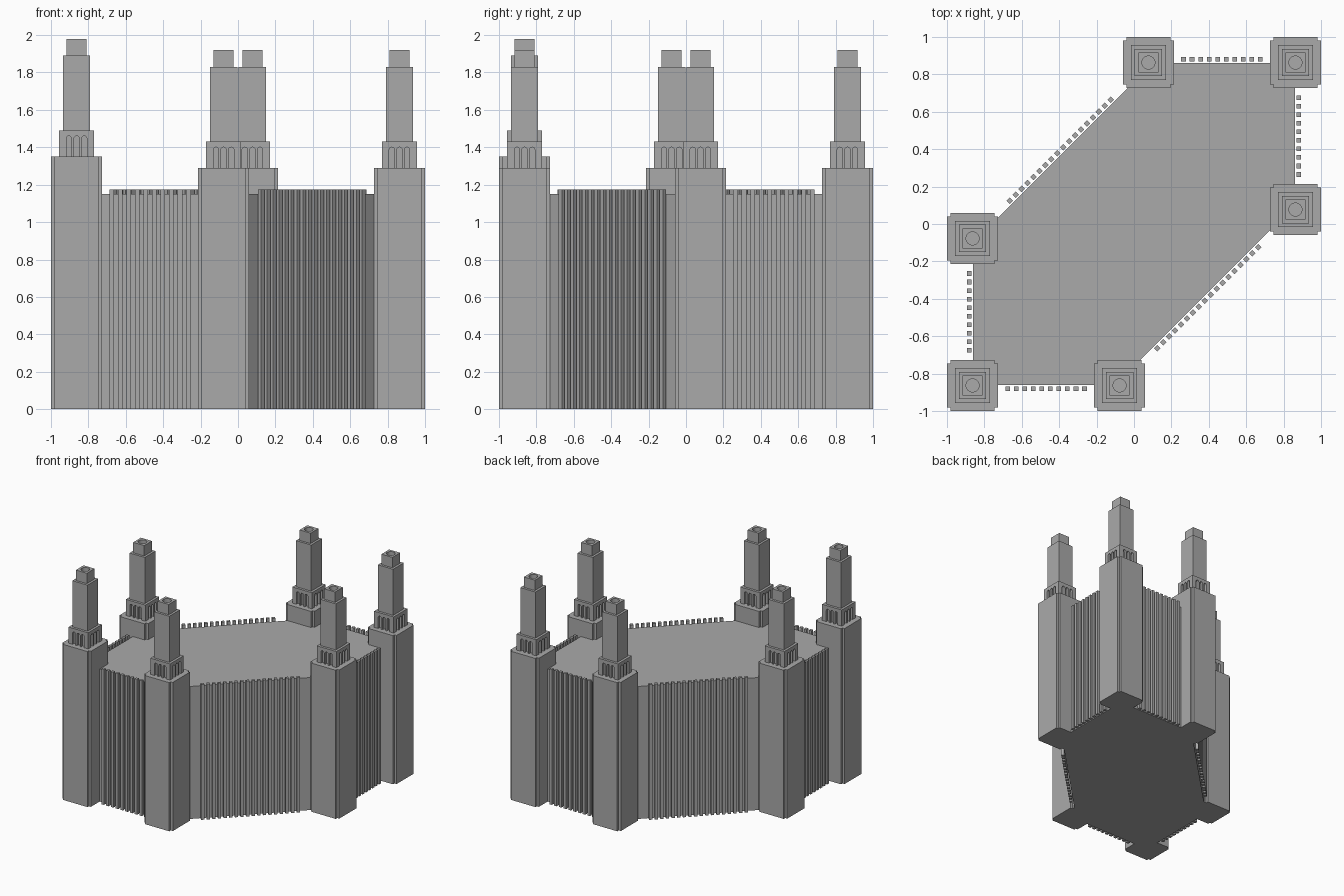
import bpy, bmesh, math
from mathutils import Vector, Matrix

cube = bpy.data.objects.get("Cube")
if cube:
    bpy.data.objects.remove(cube, do_unlink=True)

# One stone colour
stone = bpy.data.materials.new("grey_stone")
stone.use_nodes = True
grey = (0.4, 0.4, 0.4, 1)
stone.diffuse_color = grey
stone.node_tree.nodes["Principled BSDF"].inputs["Base Color"].default_value = grey


def finish(name, bm):
    bmesh.ops.recalc_face_normals(bm, faces=bm.faces)
    mesh = bpy.data.meshes.new(name)
    bm.to_mesh(mesh)
    bm.free()
    mesh.materials.append(stone)
    obj = bpy.data.objects.new(name, mesh)
    bpy.context.collection.objects.link(obj)
    return obj


def prism(bm, points, bottom, top, matrix=Matrix()):
    """Extrude a flat outline from bottom to top, then place it."""
    rings = [[bm.verts.new(matrix @ Vector((x, y, z))) for x, y in points]
             for z in (bottom, top)]
    bm.faces.new(rings[0][::-1])
    bm.faces.new(rings[1])
    n = len(points)
    for i in range(n):
        j = (i + 1) % n
        bm.faces.new((rings[0][i], rings[0][j], rings[1][j], rings[1][i]))


def square(h):
    return [(-h, -h), (h, -h), (h, h), (-h, h)]


def notched_square(h, n):
    k = h - n
    corner = [(h, -k), (h, k), (k, k)]
    pts = []
    for turn in range(4):
        for x, y in corner:
            for _ in range(turn):
                x, y = -y, x
            pts.append((x, y))
    return pts


def arcade_outline(half, height):
    """Comb outline with three arched openings along its lower edge."""
    pts = [(-half, 0)]
    r, spring = 0.014, 0.097
    for c in (-0.041, 0, 0.041):
        pts.append((c - r, 0))
        for i in range(7):
            a = math.pi * (1 - i / 6)
            pts.append((c + r * math.cos(a), spring + r * math.sin(a)))
        pts.append((c + r, 0))
    return pts + [(half, 0), (half, height), (-half, height)]


def hollow_cap(bm, centre, bottom, top, half, radius, depth):
    """Square block with a round socket sunk into its top."""
    rings = []
    for z, is_round in ((bottom, False), (top, False), (top, True), (top - depth, True)):
        ring = []
        for i in range(24):
            a = math.tau * i / 24
            c, s = math.cos(a), math.sin(a)
            d = radius if is_round else half / max(abs(c), abs(s))
            ring.append(bm.verts.new((centre[0] + d * c, centre[1] + d * s, z)))
        rings.append(ring)
    for low, high in zip(rings, rings[1:]):
        for i in range(24):
            j = (i + 1) % 24
            bm.faces.new((low[i], low[j], high[j], high[i]))
    bm.faces.new(rings[0][::-1])
    bm.faces.new(rings[-1])


# Main hall: six-sided block
hall = bmesh.new()
E = 0.86
outline = [(-E, -E), (-0.1, -E), (E, 0.1), (E, E), (0.1, E), (-E, -0.1)]
prism(hall, outline, 0, 1.15)
finish("main_hall", hall)


# Rows of upright fins standing just off each wall
def fin_row(name, start, end, count):
    bm = bmesh.new()
    a, b = Vector((*start, 0)), Vector((*end, 0))
    along = (b - a).normalized()
    outward = Vector((along.y, -along.x, 0))
    turn = Matrix.Rotation(math.atan2(along.y, along.x), 4, 'Z')
    for i in range(count):
        p = a.lerp(b, i / (count - 1)) + outward * 0.02
        prism(bm, square(0.0125), 0, 1.175, Matrix.Translation(p) @ turn)
    finish(name, bm)


fin_row("front_fins", (-0.675, -E), (-0.265, -E), 10)
fin_row("right_front_fins", (0.11, -0.65), (0.65, -0.11), 18)
fin_row("left_side_fins", (E, 0.265), (E, 0.675), 10)
fin_row("back_fins", (0.675, E), (0.265, E), 10)
fin_row("back_diagonal_fins", (-0.11, 0.65), (-0.65, 0.11), 18)
fin_row("right_side_fins", (-E, -0.265), (-E, -0.675), 10)


# Corner towers: shaft, arcade, spire and hollow cap
def tower(name, x, y, base):
    place = Matrix.Translation((x, y, 0))
    bm = bmesh.new()
    prism(bm, notched_square(0.137, 0.02), 0, base, place)
    finish(name + "_shaft", bm)

    bm = bmesh.new()
    upright = Matrix.Rotation(math.pi / 2, 4, 'X')
    for side in range(4):
        turn = Matrix.Rotation(side * math.pi / 2, 4, 'Z')
        prism(bm, arcade_outline(0.094, 0.14), 0.073, 0.094,
              Matrix.Translation((x, y, base)) @ turn @ upright)
    finish(name + "_arcade", bm)

    bm = bmesh.new()
    prism(bm, square(0.073), base, base + 0.54, place)
    finish(name + "_spire", bm)

    bm = bmesh.new()
    hollow_cap(bm, (x, y), base + 0.54, base + 0.63, 0.053, 0.035, 0.04)
    finish(name + "_cap", bm)


T, M = 0.863, 0.077
tower("tall_tower", -T, -T, 1.35)
tower("front_tower", -M, -T, 1.29)
tower("left_tower", T, M, 1.29)
tower("back_left_tower", T, T, 1.29)
tower("back_tower", M, T, 1.29)
tower("right_tower", -T, -M, 1.29)
